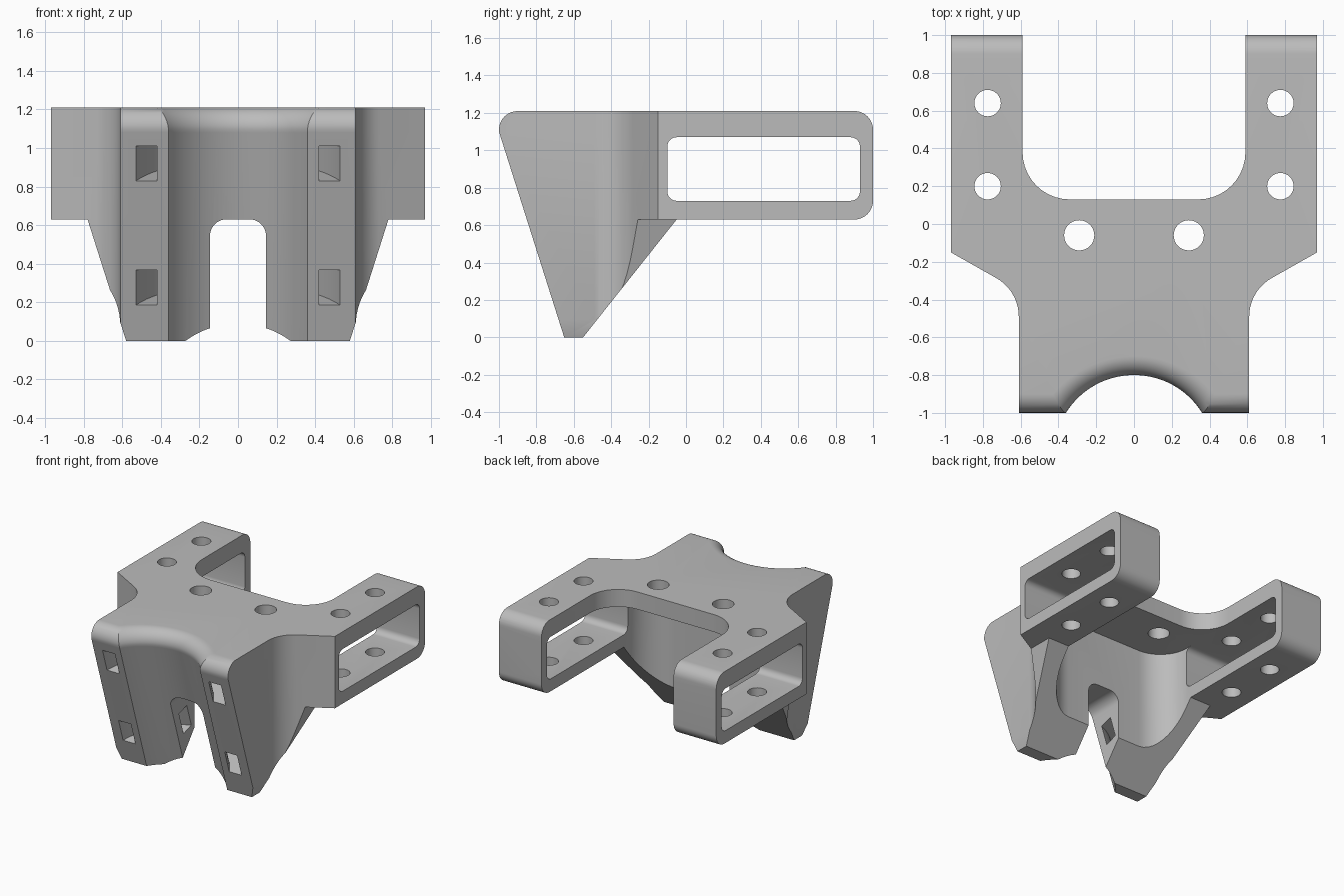
import bpy, bmesh
from math import sin, cos, asin, sqrt, radians, tan, pi
from mathutils import Matrix

cube = bpy.data.objects.get("Cube")
if cube:
    bpy.data.objects.remove(cube, do_unlink=True)

TOP, BAR = 1.21, 0.63             # top height, underside of the arms
TILT = radians(17.6)              # lean of the front face
FRONT = -1.035                    # unrounded front edge at the top
PIPE_R, PIPE_BACK = 0.424, 0.224  # saddle radius, axis distance ahead of face

grey = bpy.data.materials.new("plain_grey")
grey.use_nodes = True
grey.diffuse_color = (0.5, 0.5, 0.5, 1)
grey.node_tree.nodes["Principled BSDF"].inputs["Base Color"].default_value = (0.5, 0.5, 0.5, 1)


def arc(cx, cy, r, a0, a1, n=10):
    angles = [radians(a0 + (a1 - a0) * i / n) for i in range(n + 1)]
    return [(cx + r * cos(a), cy + r * sin(a)) for a in angles]


def loft(name, rings, closed=False):
    """Skin a row of equal rings; cap the ends unless the row closes."""
    bm = bmesh.new()
    vs = [[bm.verts.new(p) for p in ring] for ring in rings]
    n = len(rings[0])
    for k in range(len(rings) if closed else len(rings) - 1):
        a, b = vs[k], vs[(k + 1) % len(rings)]
        for i in range(n):
            j = (i + 1) % n
            bm.faces.new((a[i], a[j], b[j], b[i]))
    if not closed:
        bm.faces.new(vs[0][::-1])
        bm.faces.new(vs[-1])
    bmesh.ops.recalc_face_normals(bm, faces=bm.faces)
    mesh = bpy.data.meshes.new(name)
    bm.to_mesh(mesh)
    bm.free()
    mesh.materials.append(grey)
    obj = bpy.data.objects.new(name, mesh)
    bpy.context.collection.objects.link(obj)
    return obj


def prism(name, pts, axis, lo, hi):
    place = {"x": lambda p, t: (t, p[0], p[1]),
             "y": lambda p, t: (p[0], t, p[1]),
             "z": lambda p, t: (p[0], p[1], t)}[axis]
    return loft(name, [[place(p, t) for p in pts] for t in (lo, hi)])


def body_ring(z, e):
    """Plan outline at height z, with the front set back by e for rounding."""
    y = FRONT + (TOP - z) * tan(TILT)
    r = PIPE_R + e
    half = asin(sqrt(r * r - (PIPE_BACK + e) ** 2) / r)
    n = 32
    angles = [half * (2 * i / n - 1) for i in range(n + 1)]
    saddle = [(r * sin(a), y - PIPE_BACK + r * cos(a)) for a in angles]
    side = [(0.61, y + e)] + arc(0.844, -0.49, 0.234, 180, 119)
    side += [(0.97, -0.15), (0.97, 1.1)]
    mirror = [(-px, py) for px, py in reversed(side)]
    return [(px, py, z) for px, py in saddle + side + mirror]


# Bracket body: leaning front with a saddle and a rounded top edge
rings = [body_ring(0, 0)]
for y, z in arc(-0.9, TOP - 0.1, 0.1, 197.6, 90):
    line = FRONT + (TOP - z) * tan(TILT)
    rings.append(body_ring(z, max(0, y - line)))
body = loft("clamp_bracket", rings)


def apply_cut(cutter, operation="DIFFERENCE"):
    cutter.hide_render = True
    bpy.context.view_layer.objects.active = body
    mod = body.modifiers.new(cutter.name, "BOOLEAN")
    mod.operation, mod.solver, mod.object = operation, "EXACT", cutter
    bpy.ops.object.modifier_apply(modifier=mod.name)
    bpy.data.objects.remove(cutter, do_unlink=True)


# Side profile: sloped underside and rounded arm ends
slope = 0.5 / BAR
profile = [(-1.3, -0.1), (-0.55 - 0.1 * slope, -0.1), (-0.05, BAR)]
profile += arc(0.9, BAR + 0.1, 0.1, -90, 0) + arc(0.9, TOP - 0.1, 0.1, 0, 90)
profile += [(0.89, 1.3), (-1.3, 1.3)]
apply_cut(prism("side_profile", profile, "x", -1.5, 1.5), "INTERSECT")

# Gap between the arms, and the deeper recess below the top plate
for name, y, lo, hi in (("arm_gap", 0.13, 0.5, 1.4), ("back_recess", -0.35, -0.2, 1.07)):
    pts = [(-0.59, 1.3)] + arc(-0.34, y + 0.25, 0.25, 180, 270)
    pts += arc(0.34, y + 0.25, 0.25, 270, 360) + [(0.59, 1.3)]
    apply_cut(prism(name, pts, "z", lo, hi))

# Long windows through the arms
window = arc(-0.05, 0.78, 0.05, 180, 270, 6) + arc(0.88, 0.78, 0.05, 270, 360, 6)
window += arc(0.88, 1.02, 0.05, 0, 90, 6) + arc(-0.05, 1.02, 0.05, 90, 180, 6)
apply_cut(prism("arm_window", window, "x", -1.5, 1.5))

# Tapered flanks below the arms
for s in (-1, 1):
    pts = [(s * 0.78, BAR), (s * 1.4, BAR), (s * 1.4, -0.1), (s * 0.548, -0.1)]
    apply_cut(prism("flank_taper", pts, "y", -1.5, 1.5))

# Arched notch between the legs
notch = [(-0.145, -0.2), (0.145, -0.2)]
notch += arc(0.06, BAR - 0.085, 0.085, 0, 90) + arc(-0.06, BAR - 0.085, 0.085, 90, 180)
apply_cut(prism("leg_notch", notch, "y", -1.5, 0.0))

# Curved strap channels around the saddle axis
for y, z in ((-1.147, 0.855), (-0.943, 0.211)):
    section = ((0.471, -0.095), (0.571, -0.095), (0.571, 0.095), (0.471, 0.095))
    n = 64
    ring = [[(r * cos(2 * pi * k / n), r * sin(2 * pi * k / n), h) for r, h in section]
            for k in range(n)]
    channel = loft("strap_channel", ring, closed=True)
    channel.data.transform(Matrix.Translation((0, y, z)) @ Matrix.Rotation(TILT, 4, "X"))
    apply_cut(channel)

# Bolt holes in the arms and the top plate
for s in (-1, 1):
    for x, y, r in ((0.775, 0.64, 0.07), (0.775, 0.2, 0.07), (0.29, -0.06, 0.08)):
        circle = arc(s * x, y, r, 0, 360, 32)[:-1]
        apply_cut(prism("bolt_hole", circle, "z", 0.4, 1.4))

# Smooth the curves, keep the edges crisp
bpy.ops.object.select_all(action="DESELECT")
body.select_set(True)
bpy.context.view_layer.objects.active = body
bpy.ops.object.shade_smooth_by_angle(angle=radians(30))
